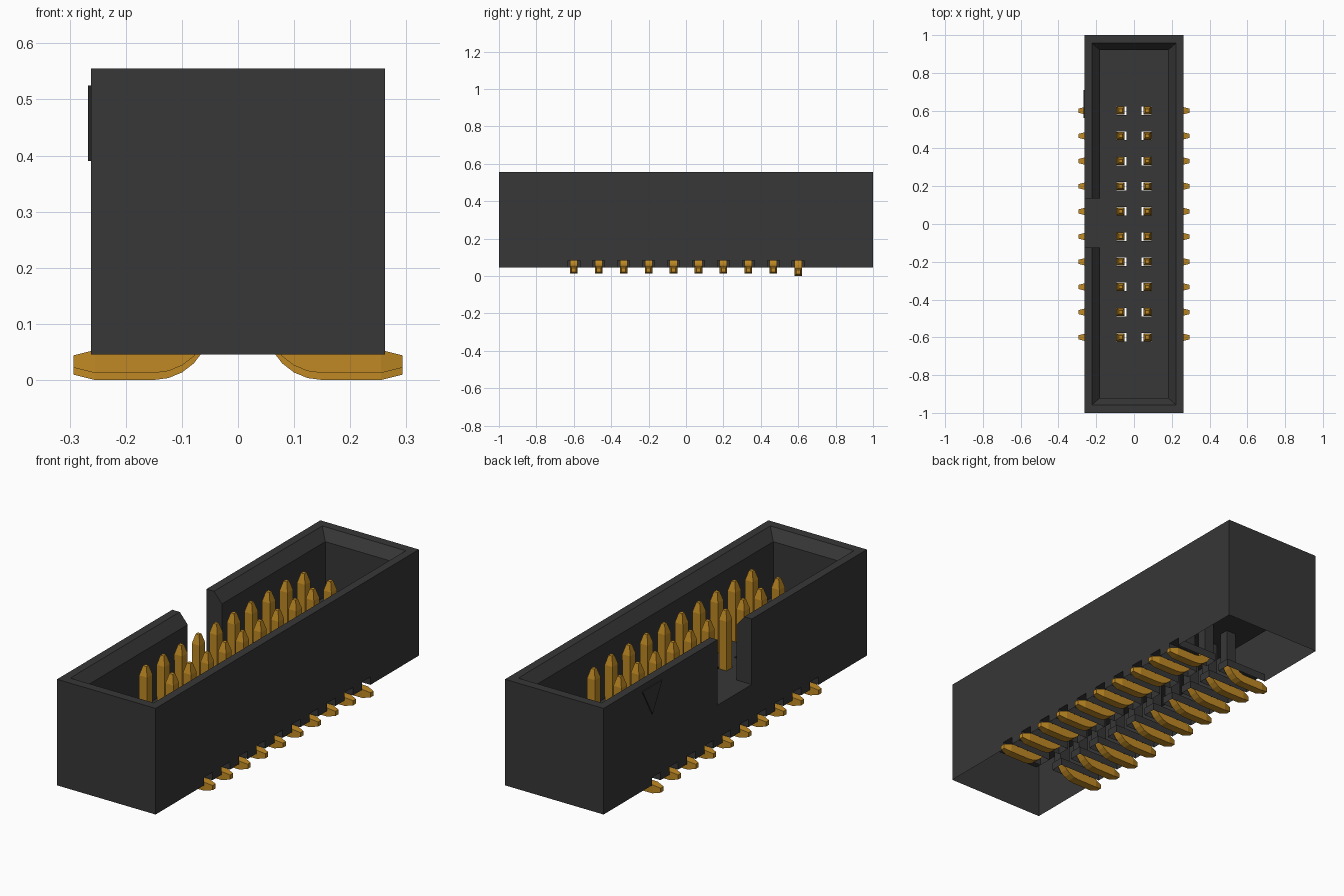
import bpy, bmesh, math
from mathutils import Vector

old = bpy.data.objects.get("Cube")
if old:
    bpy.data.objects.remove(old, do_unlink=True)


def make_material(name, rgb):
    m = bpy.data.materials.new(name)
    m.use_nodes = True
    m.diffuse_color = (*rgb, 1)
    m.node_tree.nodes["Principled BSDF"].inputs["Base Color"].default_value = (*rgb, 1)
    return m


BLACK = make_material("black plastic", (0.038, 0.038, 0.038))
GOLD = make_material("gold plating", (0.52, 0.25, 0.018))


def finish(bm, name, mat=None):
    bmesh.ops.recalc_face_normals(bm, faces=bm.faces)
    me = bpy.data.meshes.new(name)
    bm.to_mesh(me)
    bm.free()
    ob = bpy.data.objects.new(name, me)
    bpy.context.collection.objects.link(ob)
    if mat:
        me.materials.append(mat)
    return ob


def loft(bm, rings):
    """Closed solid through a list of equal-length point rings."""
    loops = [[bm.verts.new(p) for p in r] for r in rings]
    n = len(loops[0])
    for a, b in zip(loops, loops[1:]):
        for i in range(n):
            j = (i + 1) % n
            bm.faces.new((a[i], a[j], b[j], b[i]))
    bm.faces.new(loops[0][::-1])
    bm.faces.new(loops[-1])


def rect(x, y, z):
    return [(-x, -y, z), (x, -y, z), (x, y, z), (-x, y, z)]


def box(bm, x0, x1, y0, y1, z0, z1):
    loft(bm, [[(x0, y0, z), (x1, y0, z), (x1, y1, z), (x0, y1, z)] for z in (z0, z1)])


BOTTOM, FLOOR, TOP = 0.045, 0.24, 0.555
PIN_X = 0.07
ROWS = [-0.6 + i * 1.2 / 9 for i in range(10)]

# Shroud: outer walls, chamfered rim, cavity and floor
bm = bmesh.new()
loft(bm, [rect(0.262, 1.0, BOTTOM), rect(0.262, 1.0, TOP), rect(0.222, 0.957, TOP),
          rect(0.18, 0.92, TOP - 0.05), rect(0.18, 0.92, FLOOR)])
shroud = finish(bm, "shroud", BLACK)

# Cutters: key slot in the side wall, leg notches, pin tunnels
slot = bmesh.new()
box(slot, -0.4, -0.15, -0.125, 0.135, FLOOR, 0.7)
notches, tunnels = bmesh.new(), bmesh.new()
for y in ROWS:
    for s in (-1, 1):
        xs = sorted((s * 0.036, s * 0.35))
        box(notches, *xs, y - 0.032, y + 0.032, 0.0, 0.083)
        xs = sorted((s * 0.04, s * 0.0925))
        box(tunnels, *xs, y - 0.0225, y + 0.0225, 0.06, 0.32)
for cutter_bm, name in ((slot, "slot_cutter"), (notches, "notch_cutter"), (tunnels, "tunnel_cutter")):
    cutter = finish(cutter_bm, name)
    cutter.hide_render = True
    mod = shroud.modifiers.new(name, 'BOOLEAN')
    mod.operation = 'DIFFERENCE'
    mod.solver = 'EXACT'
    mod.object = cutter

# Apply the cuts and open the underside
deps = bpy.context.evaluated_depsgraph_get()
mesh = bpy.data.meshes.new_from_object(shroud.evaluated_get(deps))
shroud.modifiers.clear()
shroud.data = mesh
for name in ("slot_cutter", "notch_cutter", "tunnel_cutter"):
    bpy.data.objects.remove(bpy.data.objects[name], do_unlink=True)
bm = bmesh.new()
bm.from_mesh(mesh)
under = [f for f in bm.faces if f.normal.z < -0.9 and f.calc_center_median().z < BOTTOM + 0.002]
bmesh.ops.delete(bm, geom=under, context='FACES')
bm.to_mesh(mesh)
bm.free()
mesh.materials.clear()
mesh.materials.append(BLACK)
for p in mesh.polygons:
    p.material_index = 0

# Raised triangle marking the first pin
bm = bmesh.new()
tri = [(0.56, 0.525), (0.71, 0.525), (0.635, 0.39)]
loft(bm, [[(x, y, z) for y, z in tri] for x in (-0.2615, -0.267)])
finish(bm, "pin_one_mark", BLACK)

# Pin path: (x, z, direction angle, half thickness, half width)
path = [(PIN_X, 0.52, -90, 0.009, 0.009), (PIN_X, 0.475, -90, 0.021, 0.021)]
for k in range(7):
    a = math.radians(180 + 15 * k)
    path.append((0.15 + 0.08 * math.cos(a), 0.113 + 0.08 * math.sin(a),
                 -90 + 15 * k, 0.0205, 0.0205))
path += [(0.255, 0.033, 0, 0.0205, 0.0205), (0.293, 0.033, 0, 0.011, 0.011)]


def add_pin(bm, side, y, drop):
    rings = []
    for x, z, ang, t, w in path:
        a = math.radians(ang)
        nx, nz = -math.sin(a) * t, math.cos(a) * t
        rings.append([Vector((side * (x + u * nx), y + v * w, z + u * nz - drop))
                      for u, v in ((-1, -1), (1, -1), (1, 1), (-1, 1))])
    loft(bm, rings)


# Two rows of bent pins; the last pair sits slightly lower
for side, name in ((-1, "right_pins"), (1, "left_pins")):
    bm = bmesh.new()
    for i, y in enumerate(ROWS):
        add_pin(bm, side, y, 0.0125 if i == 9 else 0.0)
    finish(bm, name, GOLD)
